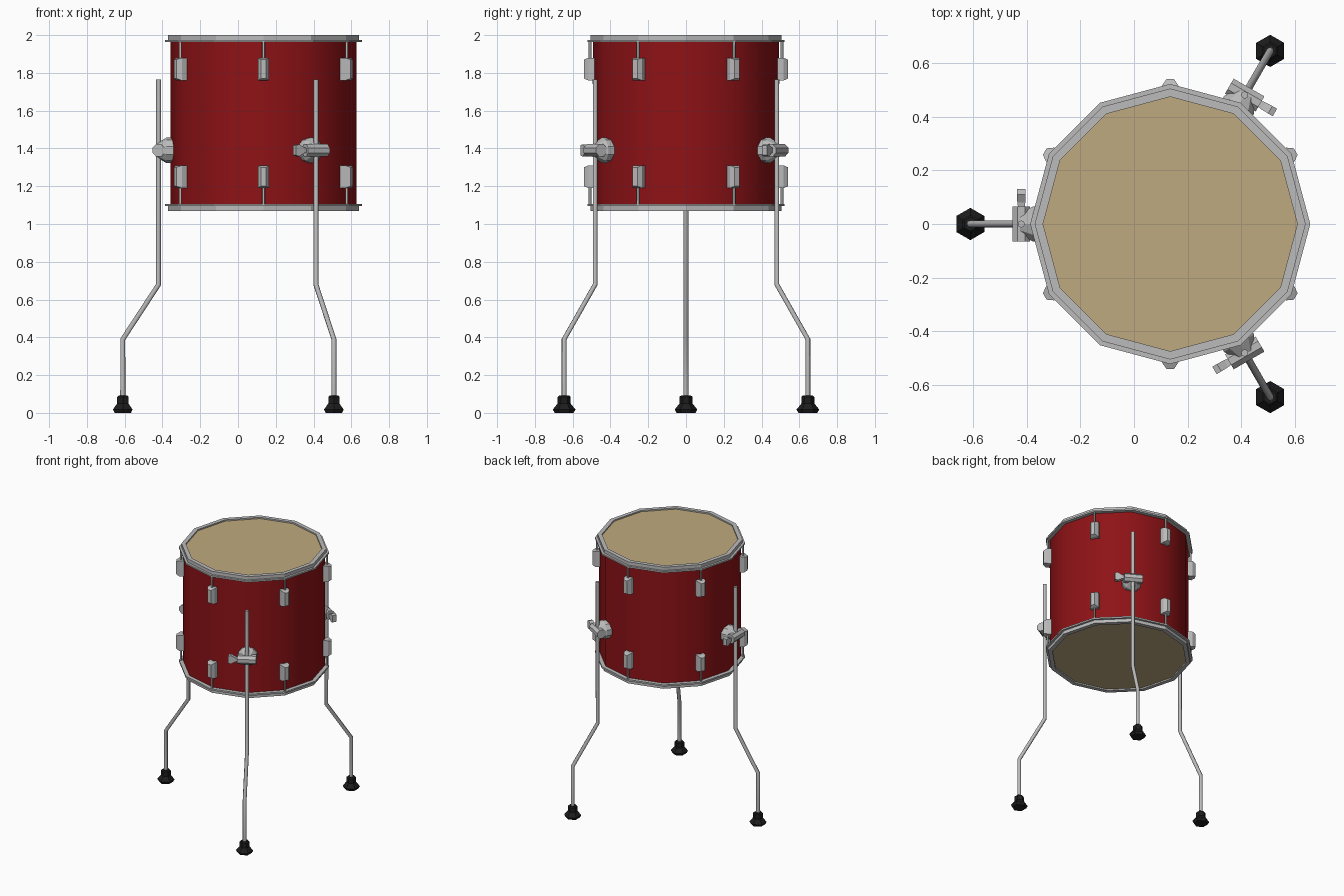
import bpy, bmesh
from math import pi, cos, sin, radians
from mathutils import Matrix, Vector

if "Cube" in bpy.data.objects:
    bpy.data.objects.remove(bpy.data.objects["Cube"])

CX = 0.135          # drum axis
MID = 3.07          # z mirror: top z -> MID - z


def material(name, rgb):
    m = bpy.data.materials.new(name)
    m.diffuse_color = (*rgb, 1)
    m.use_nodes = True
    m.node_tree.nodes["Principled BSDF"].inputs["Base Color"].default_value = m.diffuse_color
    return m


RED = material("red_shell", (0.27, 0.006, 0.008))
TAN = material("tan_head", (0.52, 0.40, 0.21))
BLACK = material("black_rubber", (0.012, 0.012, 0.012))
CHROME = material("grey_metal", (0.5, 0.5, 0.5))


def finish(name, bm, matrix, mat, smooth=False):
    bmesh.ops.recalc_face_normals(bm, faces=bm.faces)
    me = bpy.data.meshes.new(name)
    for f in bm.faces:
        f.smooth = smooth
    bm.to_mesh(me)
    bm.free()
    ob = bpy.data.objects.new(name, me)
    ob.matrix_world = matrix
    me.materials.append(mat)
    bpy.context.collection.objects.link(ob)
    return ob


def lathe(name, profile, sides, matrix, mat, phase=0, ends="cap", smooth=False):
    """Spin (radius, z) points about z; ends: cap, open or loop."""
    bm = bmesh.new()
    rings = []
    for r, z in profile:
        rings.append([bm.verts.new((r * cos(phase + 2 * pi * i / sides),
                                    r * sin(phase + 2 * pi * i / sides), z))
                      for i in range(sides)])
    pairs = list(zip(rings, rings[1:]))
    if ends == "loop":
        pairs.append((rings[-1], rings[0]))
    for a, b in pairs:
        for i in range(sides):
            j = (i + 1) % sides
            bm.faces.new((a[i], a[j], b[j], b[i]))
    if ends == "cap":
        bm.faces.new(rings[0])
        bm.faces.new(rings[-1])
    return finish(name, bm, matrix, mat, smooth)


def taper_box(name, sections, matrix, mat):
    """Box lofted along x through (x, half_width, half_height) sections."""
    bm = bmesh.new()
    rings = [[bm.verts.new((x, sy * w, sz * h))
              for sy, sz in ((-1, -1), (1, -1), (1, 1), (-1, 1))]
             for x, w, h in sections]
    for a, b in zip(rings, rings[1:]):
        for i in range(4):
            j = (i + 1) % 4
            bm.faces.new((a[i], a[j], b[j], b[i]))
    bm.faces.new(rings[0])
    bm.faces.new(rings[-1])
    return finish(name, bm, matrix, mat)


def rod(name, points, radius, matrix):
    cu = bpy.data.curves.new(name, "CURVE")
    cu.dimensions = "3D"
    cu.bevel_depth = radius
    cu.bevel_resolution = 2
    cu.use_fill_caps = True
    sp = cu.splines.new("POLY")
    sp.points.add(len(points) - 1)
    for p, co in zip(sp.points, points):
        p.co = (*co, 1)
    ob = bpy.data.objects.new(name, cu)
    ob.matrix_world = matrix
    cu.materials.append(CHROME)
    bpy.context.collection.objects.link(ob)


axis = Matrix.Translation((CX, 0, 0))

# Shell
lathe("shell", [(0.493, 1.09), (0.493, 1.98)], 12, axis, RED, ends="open", smooth=True)

# Hoops and heads, top and bottom
hoop = [(0.474, 2.0), (0.505, 2.0), (0.505, 1.975), (0.522, 1.975),
        (0.522, 1.963), (0.484, 1.963), (0.474, 1.975)]
for end, flip in (("top", False), ("bottom", True)):
    z_of = (lambda z: MID - z) if flip else (lambda z: z)
    lathe(end + "_hoop", [(r, z_of(z)) for r, z in hoop], 12, axis, CHROME, ends="loop")
    lathe(end + "_head", [(0.478, z_of(1.98)), (0.478, z_of(1.99))], 12, axis, TAN)

    # Lugs and tension rods on every second corner
    for i in range(6):
        turn = axis @ Matrix.Rotation(radians(30 + 60 * i), 4, "Z")
        taper_box(f"{end}_lug_{i + 1}",
                  [(0.478, 0.03, 0.06), (0.517, 0.03, 0.06), (0.54, 0.014, 0.05)],
                  turn @ Matrix.Translation((0, 0, z_of(1.82))), CHROME)
        rod(f"{end}_tension_rod_{i + 1}",
            [(0.508, 0, z_of(1.85)), (0.508, 0, z_of(1.967))], 0.007, turn)

# Legs with clamps, thumbscrews and rubber feet
for i, deg in enumerate((180, 60, -60), 1):
    turn = axis @ Matrix.Rotation(radians(deg), 4, "Z")
    rod(f"leg_{i}", [(0.555, 0, 1.765), (0.555, 0, 0.68), (0.745, 0, 0.39),
                     (0.745, 0, 0.05)], 0.0135, turn)
    hub = turn @ Matrix.Translation((0, 0, 1.39))
    lathe(f"clamp_base_{i}", [(0.068, 0.475), (0.068, 0.513), (0.058, 0.53), (0.04, 0.56)],
          10, hub @ Matrix.Rotation(pi / 2, 4, "Y"), CHROME)
    barrel = hub @ Matrix.Translation((0.555, 0, 0)) @ Matrix.Rotation(pi / 2, 4, "X")
    lathe(f"clamp_barrel_{i}", [(0.035, -0.066), (0.035, 0.066)], 8, barrel, CHROME,
          phase=pi / 8)
    taper_box(f"thumbscrew_{i}",
              [(0.06, 0.012, 0.012), (0.08, 0.015, 0.015), (0.11, 0.016, 0.032),
               (0.13, 0.016, 0.026)],
              hub @ Matrix.Translation((0.555, 0, 0)) @ Matrix.Rotation(-pi / 2, 4, "Z"), CHROME)
    foot_at = turn @ Vector((0.745, 0, 0))
    lathe(f"foot_{i}", [(0.05, 0), (0.06, 0.018), (0.034, 0.05), (0.034, 0.085), (0.026, 0.092)],
          6, Matrix.Translation(foot_at), BLACK, phase=pi / 2)
